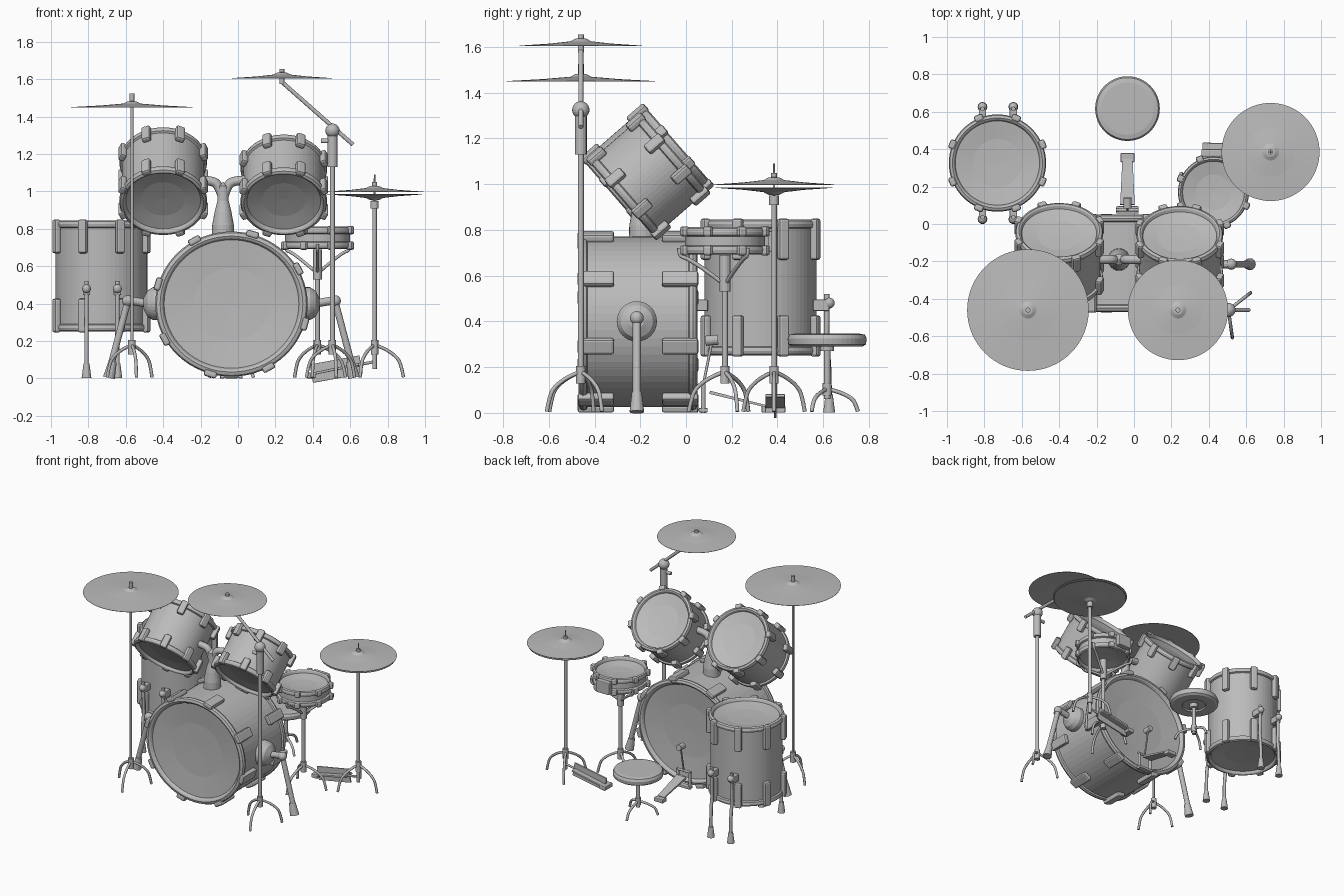
import bpy, bmesh, math
from mathutils import Matrix, Vector

cube = bpy.data.objects.get("Cube")
if cube:
    bpy.data.objects.remove(cube)

grey = bpy.data.materials.new("plain grey")
grey.use_nodes = True
COLOR = (0.5, 0.5, 0.5, 1)
grey.diffuse_color = COLOR
grey.node_tree.nodes["Principled BSDF"].inputs["Base Color"].default_value = COLOR
parts = []
Z = Vector((0, 0, 1))


def add(name, bm=None, mesh=None):
    if bm:
        mesh = bpy.data.meshes.new(name)
        bmesh.ops.recalc_face_normals(bm, faces=bm.faces)
        bm.to_mesh(mesh)
        bm.free()
    mesh.materials.clear()
    mesh.materials.append(grey)
    ob = bpy.data.objects.new(name, mesh)
    bpy.context.collection.objects.link(ob)
    parts.append(ob)
    return ob


def frame(loc, axis=Z):
    return Matrix.Translation(loc) @ Z.rotation_difference(Vector(axis)).to_matrix().to_4x4()


def lathe(name, profile, loc, axis=Z, seg=48, stretch=1.0):
    """Revolve (radius, height) points about an axis."""
    bm = bmesh.new()
    rings = []
    for r, h in profile:
        n = seg if r > 0 else 1
        rings.append([bm.verts.new((stretch * r * math.cos(2 * math.pi * i / seg),
                                    r * math.sin(2 * math.pi * i / seg), h)) for i in range(n)])
    for a, b in zip(rings, rings[1:]):
        for i in range(seg):
            q = [a[i % len(a)], a[(i + 1) % len(a)], b[(i + 1) % len(b)], b[i % len(b)]]
            q = list(dict.fromkeys(q))
            if len(q) > 2:
                bm.faces.new(q)
    bm.transform(frame(loc, axis))
    return add(name, bm)


def rod(name, r, a, b, r2=None, seg=16):
    """Straight capped rod, optionally tapered."""
    a, b = Vector(a), Vector(b)
    n = (b - a).length
    return lathe(name, [(0, 0), (r, 0), (r2 or r, n), (0, n)], a, (b - a).normalized(), seg)


def tube(name, points, r):
    """Bent round tube along a smooth path."""
    cu = bpy.data.curves.new(name, "CURVE")
    cu.dimensions, cu.bevel_depth, cu.bevel_resolution, cu.use_fill_caps = "3D", r, 2, True
    sp = cu.splines.new("NURBS")
    sp.points.add(len(points) - 1)
    for p, c in zip(sp.points, points):
        p.co = (*c, 1)
    sp.use_endpoint_u, sp.order_u, sp.resolution_u = True, 3, 5
    tmp = bpy.data.objects.new(name, cu)
    mesh = bpy.data.meshes.new_from_object(tmp)
    bpy.data.objects.remove(tmp)
    return add(name, mesh=mesh)


def ball(name, loc, r):
    bm = bmesh.new()
    bmesh.ops.create_uvsphere(bm, u_segments=20, v_segments=12, radius=r)
    bm.transform(Matrix.Translation(loc))
    return add(name, bm)


def box_into(bm, size, matrix, bevel):
    vs = bmesh.ops.create_cube(bm, size=1, matrix=matrix @ Matrix.Diagonal((*size, 1)))["verts"]
    edges = {e for v in vs for e in v.link_edges}
    bmesh.ops.bevel(bm, geom=list(edges), offset=bevel, segments=2, affect="EDGES", profile=0.5)


def box(name, size, loc, axis=Z, bevel=0.006):
    bm = bmesh.new()
    box_into(bm, size, frame(loc, axis), bevel)
    return add(name, bm)


def drum(name, R, L, loc, axis=Z, hoop=0.035, lug=(0.13, 0.05), turn=22.5, stretch=1.0):
    """Shell with rounded hoops, dished heads and two rows of lugs."""
    h, t = L / 2, hoop
    half = [(0, h - 0.04), (R * 0.5, h - 0.036), (R - t, h - 0.022), (R - 0.8 * t, h - 0.006),
            (R - 0.55 * t, h), (R - 0.15 * t, h - 0.006), (R, h - 0.02),
            (R - 0.1 * t, h - 0.035), (R - 0.015, h - 0.04)]
    lathe(name, half + [(r, -z) for r, z in reversed(half)], loc, axis, 64, stretch)
    bm = bmesh.new()
    for k in range(8):
        a = math.radians(turn + 45 * k)
        for s in (1, -1):
            place = Matrix.Translation((stretch * R * math.cos(a), R * math.sin(a), s * (h - lug[0] / 2 + 0.004)))
            box_into(bm, (0.036, lug[1], lug[0]), place @ Matrix.Rotation(a, 4, "Z"), 0.011)
    bm.transform(frame(loc, axis))
    add(name + "_lugs", bm)


def tripod(name, x, y, turn, reach=0.14, top=0.18):
    for k in range(3):
        a = math.radians(turn + 120 * k)
        path = [(0, top), (0.35, top * 0.9), (0.8, top * 0.62), (0.93, top * 0.35), (1, 0.006)]
        tube(f"{name}_leg_{k + 1}", [(x + reach * d * math.cos(a), y + reach * d * math.sin(a), z)
                                     for d, z in path], 0.009)
    rod(name + "_hub", 0.02, (x, y, top * 0.72), (x, y, top + 0.025))


def cymbal(name, R, x, y, z, flip=1):
    top = [(0, 0.034), (0.025, 0.031), (0.045, 0.02), (R * 0.5, 0.01), (R, 0.001)]
    prof = top + [(R, -0.001)] + [(r, h - 0.005) for r, h in reversed(top[:-1])]
    lathe(name, [(r, h * flip) for r, h in prof], (x, y, z), seg=64)


# Bass drum with its side spurs
BX = -0.035
drum("bass_drum", 0.388, 0.52, (BX, -0.21, 0.398), (0, -1, 0), 0.045, (0.16, 0.07), 29, 1.05)
for s, side in ((1, "left"), (-1, "right")):
    def at(x, z): return (BX + s * x, -0.215, z)
    lathe(side + "_spur_mount", [(0, 0), (0.088, 0), (0.088, 0.035), (0.07, 0.065), (0.03, 0.085), (0, 0.085)],
          at(0.385, 0.4), (s, 0, 0), 32)
    rod(side + "_spur_arm", 0.022, at(0.44, 0.4), at(0.56, 0.42))
    ball(side + "_spur_joint", at(0.555, 0.415), 0.03)
    rod(side + "_spur_leg", 0.018, at(0.555, 0.41), at(0.65, 0.05))
    rod(side + "_spur_foot", 0.022, at(0.635, 0.09), at(0.655, 0.004), 0.032)

# Tom mount and the two tilted toms
lathe("tom_mount", [(0, 0.74), (0.06, 0.74), (0.058, 0.82), (0.045, 0.89), (0.03, 0.95), (0.03, 1.03), (0, 1.05)],
      (-0.08, -0.19, 0), seg=24)
for s in (1, -1):
    tube("tom_arm", [(-0.08, -0.19, 0.96), (-0.08 + s * 0.02, -0.19, 1.03), (-0.08 + s * 0.06, -0.19, 1.06),
                     (-0.08 + s * 0.14, -0.19, 1.06)], 0.025)
tilt = math.radians(49)
AX = (0, math.sin(tilt), math.cos(tilt))
drum("right_tom", 0.235, 0.36, (-0.4, -0.17, 1.055), AX, lug=(0.1, 0.05))
drum("left_tom", 0.232, 0.31, (0.245, -0.165, 1.035), AX, lug=(0.09, 0.05))

# Floor tom on four bent legs
drum("floor_tom", 0.26, 0.595, (-0.73, 0.326, 0.548), lug=(0.18, 0.05))
for x in (-0.81, -0.645):
    for s in (1, -1):
        def leg(d, z): return (x, 0.326 + s * d, z)
        box("floor_tom_bracket", (0.04, 0.07, 0.05), leg(0.265, 0.47))
        tube("floor_tom_leg", [leg(0.29, 0.52), leg(0.29, 0.36), leg(0.285, 0.28), leg(0.3, 0.22), leg(0.3, 0.02)], 0.012)
        rod("floor_tom_foot", 0.026, leg(0.3, 0.002), leg(0.3, 0.08), 0.016)
        ball("floor_tom_wing_bolt", leg(0.3, 0.48), 0.024)

# Snare, strainer and basket stand
SX, SY = 0.425, 0.17
drum("snare", 0.19, 0.12, (SX, SY, 0.752), hoop=0.025, lug=(0.045, 0.04))
box("snare_strainer", (0.11, 0.04, 0.09), (SX - 0.01, SY + 0.21, 0.75))
tripod("snare_stand", SX, SY, 20, 0.16)
rod("snare_pole", 0.013, (SX, SY, 0.13), (SX, SY, 0.56))
rod("snare_sleeve", 0.024, (SX, SY, 0.53), (SX, SY, 0.69))
for k in range(3):
    a = math.radians(30 + 120 * k)
    c, s = math.cos(a), math.sin(a)
    tube("snare_basket_arm", [(SX, SY, 0.56), (SX + 0.05 * c, SY + 0.05 * s, 0.6), (SX + 0.16 * c, SY + 0.16 * s, 0.675),
                              (SX + 0.2 * c, SY + 0.2 * s, 0.685), (SX + 0.2 * c, SY + 0.2 * s, 0.72)], 0.009)

# Paired cymbals on a pedal stand
HX, HY = 0.73, 0.385
cymbal("upper_hat", 0.262, HX, HY, 0.998)
cymbal("lower_hat", 0.255, HX, HY, 0.985, -1)
rod("hat_rod", 0.006, (HX, HY, 0.9), (HX, HY, 1.09), 0.004)
rod("hat_nut", 0.013, (HX, HY, 1.02), (HX, HY, 1.05))
rod("hat_cup", 0.022, (HX, HY, 0.91), (HX, HY, 0.95))
rod("hat_pole", 0.012, (HX, HY, 0.05), (HX, HY, 0.92))
tripod("hat_stand", HX, HY, 0, 0.155)
box("hat_pedal_plate", (0.1, 0.012, 0.27), (0.525, 0.39, 0.05), (0.98, 0, 0.18), 0.003).rotation_euler = (0, 0, 0)
box("hat_footboard", (0.26, 0.085, 0.014), (0.52, 0.39, 0.05), (-0.2, 0, 0.98), 0.004)
box("hat_pedal_heel", (0.05, 0.09, 0.03), (0.39, 0.39, 0.016))
rod("hat_pedal_link", 0.008, (0.63, 0.385, 0.07), (HX, HY, 0.09))

# Kick pedal with beater
KX = -0.035
bm = bmesh.new()
bmesh.ops.create_cone(bm, cap_ends=True, segments=4, radius1=0.05, radius2=0.035, depth=0.25,
                      matrix=Matrix.Rotation(math.pi / 4, 4, "Z"))
bm.transform(frame((KX, 0.225, 0.06), (0, 0.97, -0.24)) @ Matrix.Diagonal((1.1, 0.2, 1, 1)))
add("kick_footboard", bm)
box("kick_heel", (0.075, 0.05, 0.03), (KX, 0.355, 0.016))
box("kick_base", (0.12, 0.04, 0.02), (KX, 0.075, 0.012))
for s in (1, -1):
    rod("kick_post", 0.01, (KX + s * 0.05, 0.075, 0), (KX + s * 0.05, 0.075, 0.13))
rod("kick_axle", 0.009, (KX - 0.06, 0.075, 0.125), (KX + 0.06, 0.075, 0.125))
rod("beater_rod", 0.006, (KX, 0.075, 0.12), (KX, 0.115, 0.32))
rod("beater", 0.022, (KX, 0.085, 0.315), (KX, 0.14, 0.32))

# Round stool
TX, TY = -0.035, 0.617
lathe("stool_seat", [(0, 0.3), (0.08, 0.3), (0.085, 0.29), (0.155, 0.29), (0.17, 0.3), (0.173, 0.325),
                     (0.165, 0.342), (0.14, 0.347), (0, 0.347)], (TX, TY, 0))
rod("stool_pole", 0.014, (TX, TY, 0.06), (TX, TY, 0.3))
rod("stool_collar", 0.03, (TX, TY, 0.27), (TX, TY, 0.3))
tripod("stool", TX, TY, 90, 0.135, 0.105)

# Straight crash stand
CX, CY = -0.567, -0.46
cymbal("right_crash", 0.325, CX, CY, 1.45)
rod("right_crash_pole", 0.008, (CX, CY, 0.13), (CX, CY, 1.51))
rod("right_crash_nut", 0.013, (CX, CY, 1.48), (CX, CY, 1.525))
tripod("right_crash_stand", CX, CY, 40)

# Boom crash stand
PX, QX = 0.505, 0.235
cymbal("left_crash", 0.268, QX, CY, 1.605)
rod("left_crash_nut", 0.013, (QX, CY, 1.575), (QX, CY, 1.655))
rod("boom_arm", 0.011, (QX, CY, 1.585), (0.615, CY, 1.25))
ball("boom_joint", (PX, CY, 1.325), 0.038)
rod("boom_neck", 0.026, (PX, CY, 1.13), (PX, CY, 1.31))
rod("boom_bolt", 0.012, (PX, CY, 1.27), (PX - 0.06, CY, 1.27))
rod("boom_pole", 0.013, (PX, CY, 0.13), (PX, CY, 1.2))
tripod("boom_stand", PX, CY, 38, 0.15)

# Smooth shading with sharp edges kept
for ob in bpy.context.view_layer.objects:
    ob.select_set(ob in parts)
bpy.context.view_layer.objects.active = parts[0]
bpy.ops.object.shade_smooth_by_angle(angle=math.radians(35))
